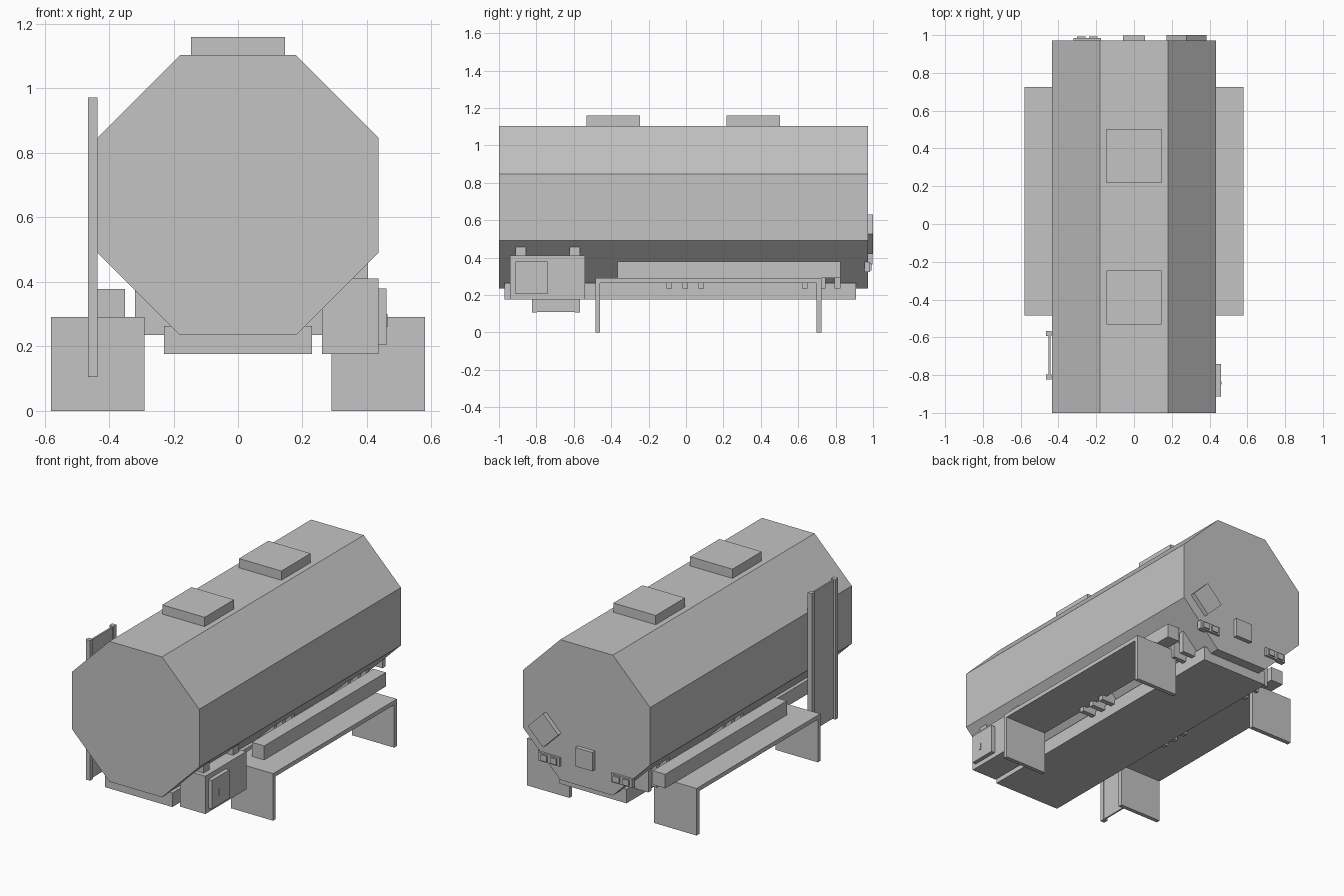
import bpy
import bmesh
from math import radians
from mathutils import Matrix, Vector

cube = bpy.data.objects.get("Cube")
if cube:
    bpy.data.objects.remove(cube, do_unlink=True)

grey = bpy.data.materials.new("plain grey")
grey.use_nodes = True
grey.diffuse_color = (0.55, 0.55, 0.55, 1)
grey.node_tree.nodes["Principled BSDF"].inputs["Base Color"].default_value = grey.diffuse_color


def finish(name, bm):
    bmesh.ops.recalc_face_normals(bm, faces=bm.faces)
    mesh = bpy.data.meshes.new(name)
    bm.to_mesh(mesh)
    bm.free()
    mesh.materials.append(grey)
    obj = bpy.data.objects.new(name, mesh)
    bpy.context.collection.objects.link(obj)
    return obj


def box(name, x, y, z, tilt=0):
    """Box from (min, max) ranges, optionally tilted about y."""
    lo, hi = Vector((x[0], y[0], z[0])), Vector((x[1], y[1], z[1]))
    bm = bmesh.new()
    matrix = (Matrix.Translation((lo + hi) / 2)
              @ Matrix.Rotation(radians(tilt), 4, 'Y')
              @ Matrix.Diagonal((*(hi - lo), 1)))
    bmesh.ops.create_cube(bm, size=1, matrix=matrix)
    return finish(name, bm)


def prism(name, points, y0, y1):
    """Extrude an (x, z) profile along y."""
    bm = bmesh.new()
    face = bm.faces.new([bm.verts.new((x, y0, z)) for x, z in points])
    new = bmesh.ops.extrude_face_region(bm, geom=[face])["geom"]
    bmesh.ops.translate(bm, vec=(0, y1 - y0, 0),
                        verts=[v for v in new if isinstance(v, bmesh.types.BMVert)])
    return finish(name, bm)


def span(side, a, b):
    return tuple(sorted((side * a, side * b)))


# Octagonal tank
half = [(0.18, 0.235), (0.435, 0.49), (0.435, 0.847), (0.18, 1.103)]
prism("tank", half + [(-x, z) for x, z in reversed(half)], -1, 0.972)

# Roof hatches
for name, y in (("front_hatch", -0.39), ("rear_hatch", 0.36)):
    box(name, (-0.145, 0.145), (y - 0.143, y + 0.143), (1.09, 1.16))

# Chassis and its cross brackets
box("chassis", (-0.23, 0.23), (-0.97, 0.91), (0.176, 0.263))
for i, y in enumerate((-0.09, -0.005, 0.082, 0.634, 0.73, 0.81)):
    box(f"cross_bracket_{i + 1}", (-0.32, 0.32), (y - 0.015, y + 0.015), (0.235, 0.37))

# Mudguards, side bars and rear lamps, on both sides
for side, label in ((1, "left"), (-1, "right")):
    guard = span(side, 0.29, 0.58)
    box(f"{label}_mudguard_top", guard, (-0.485, 0.725), (0.265, 0.291))
    box(f"{label}_mudguard_front", guard, (-0.485, -0.46), (0, 0.28))
    box(f"{label}_mudguard_rear", guard, (0.698, 0.725), (0, 0.28))
    box(f"{label}_side_bar", span(side, 0.35, 0.435), (-0.365, 0.825), (0.291, 0.378))
    box(f"{label}_lamp_housing", span(side, 0.175, 0.32), (0.955, 0.985), (0.323, 0.376))
    for i, x in enumerate((0.215, 0.28)):
        box(f"{label}_lamp_{i + 1}", span(side, x - 0.022, x + 0.022),
            (0.98, 0.993), (0.331, 0.368))

# Equipment cabinet with door, handle and hanging straps
box("cabinet", (0.26, 0.435), (-0.94, -0.54), (0.176, 0.41))
box("cabinet_door", (0.43, 0.46), (-0.912, -0.74), (0.204, 0.38))
box("cabinet_handle", (0.458, 0.464), (-0.85, -0.835), (0.26, 0.30))
for i, y in enumerate((-0.883, -0.595)):
    box(f"cabinet_strap_{i + 1}", (0.35, 0.403), (y - 0.028, y + 0.028), (0.40, 0.457))

# Ladder: two rails and a thin panel
for i, y in enumerate((-0.81, -0.58)):
    box(f"ladder_rail_{i + 1}", (-0.465, -0.436), (y - 0.014, y + 0.014), (0.105, 0.972))
box("ladder_panel", (-0.452, -0.442), (-0.81, -0.58), (0.11, 0.965))

# Plates on the rear end
box("rear_hazard_plate", (0.204, 0.352), (0.965, 1.0), (0.451, 0.599), tilt=45)
box("rear_square_plate", (-0.058, 0.058), (0.965, 0.998), (0.362, 0.478))
